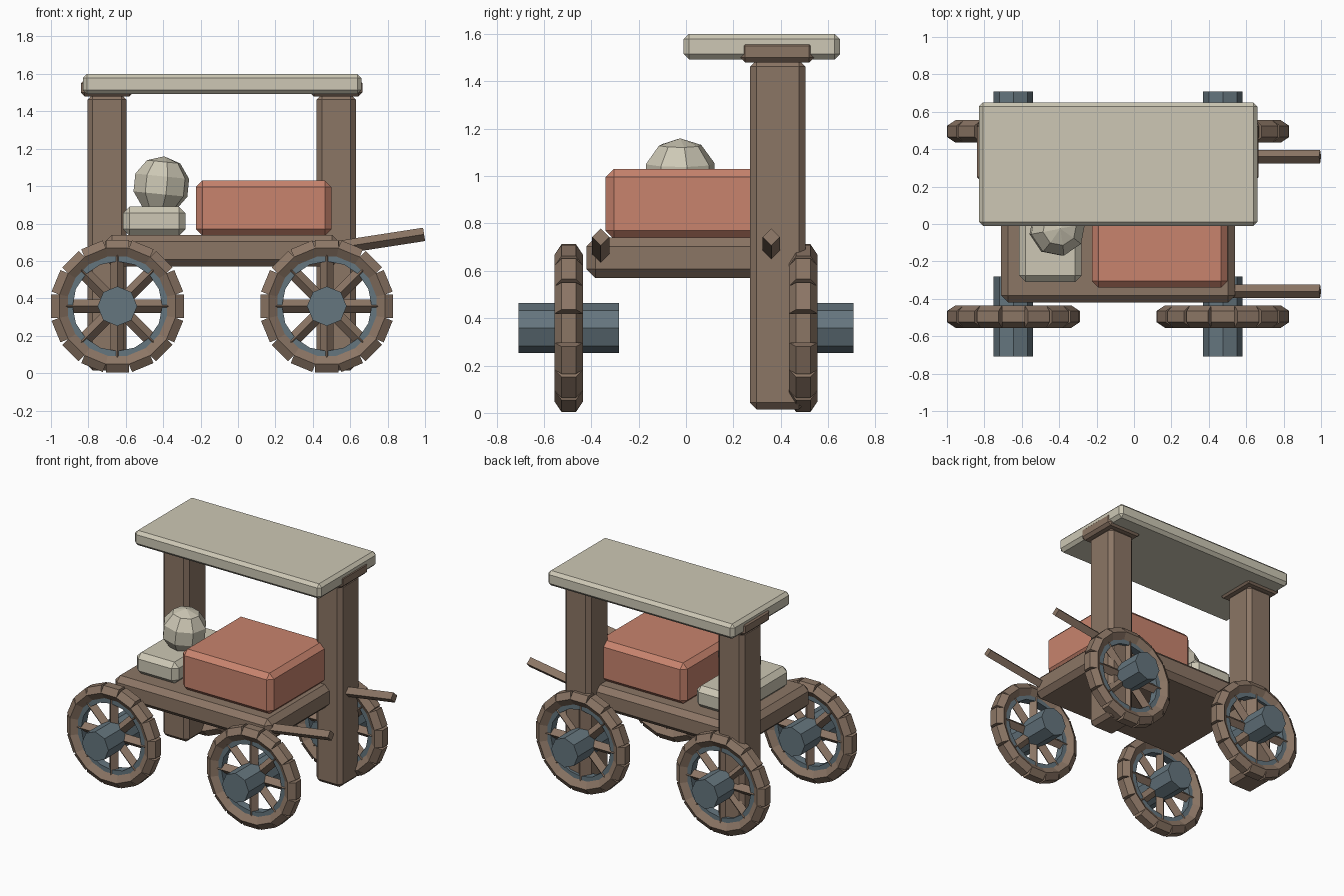
import bpy, bmesh, math
from mathutils import Matrix, Vector

if "Cube" in bpy.data.objects:
    bpy.data.objects.remove(bpy.data.objects["Cube"], do_unlink=True)


def material(name, rgb):
    m = bpy.data.materials.new(name)
    m.use_nodes = True
    m.diffuse_color = (*rgb, 1)
    m.node_tree.nodes["Principled BSDF"].inputs["Base Color"].default_value = (*rgb, 1)
    return m


WOOD = material("brown_wood", (0.26, 0.18, 0.13))
CREAM = material("cream_cloth", (0.61, 0.575, 0.46))
RED = material("brick_red", (0.58, 0.23, 0.155))
STEEL = material("slate_blue", (0.13, 0.18, 0.21))


def finish(name, bm, mat):
    bmesh.ops.recalc_face_normals(bm, faces=bm.faces)
    mesh = bpy.data.meshes.new(name)
    bm.to_mesh(mesh)
    bm.free()
    mesh.materials.append(mat)
    ob = bpy.data.objects.new(name, mesh)
    bpy.context.collection.objects.link(ob)
    return ob


def chamfer_box(name, lo, hi, chamfer, mat):
    lo, hi = Vector(lo), Vector(hi)
    bm = bmesh.new()
    bmesh.ops.create_cube(bm, size=1, matrix=Matrix.Translation((lo + hi) / 2)
                          @ Matrix.Diagonal((*(hi - lo), 1)))
    bmesh.ops.bevel(bm, geom=bm.edges[:], offset=chamfer, segments=1, affect='EDGES')
    return finish(name, bm, mat)


def rod(bm, a, b, radius, sides, spin=0):
    """Add a straight prism between two points."""
    a, b = Vector(a), Vector(b)
    turn = (b - a).to_track_quat('Z', 'Y').to_matrix().to_4x4()
    bmesh.ops.create_cone(bm, cap_ends=True, segments=sides, radius1=radius,
                          radius2=radius, depth=(b - a).length,
                          matrix=Matrix.Translation((a + b) / 2) @ turn
                          @ Matrix.Rotation(spin, 4, 'Z'))


def polar(radius, angle, y=0):
    return Vector((radius * math.cos(angle), y, radius * math.sin(angle)))


# Cart body and cargo
chamfer_box("deck", (-0.71, -0.42, 0.57), (0.54, 0.42, 0.74), 0.037, WOOD)
chamfer_box("red_chest", (-0.225, -0.34, 0.735), (0.5, 0.34, 1.03), 0.035, RED)
chamfer_box("cream_crate", (-0.615, -0.31, 0.735), (-0.28, 0.31, 0.89), 0.035, CREAM)

# Faceted sack, slightly tilted
bm = bmesh.new()
bmesh.ops.create_uvsphere(bm, u_segments=8, v_segments=5, radius=0.155,
                          matrix=Matrix.Translation((-0.41, -0.025, 1.005))
                          @ Matrix.Rotation(0.1, 4, 'Y') @ Matrix.Rotation(0.2, 4, 'Z'))
finish("round_sack", bm, CREAM)

# Posts, post caps and roof
for side, x in (("right", -0.7), ("left", 0.525)):
    chamfer_box(side + "_post", (x - 0.105, 0.27, 0.015), (x + 0.105, 0.505, 1.49), 0.028, WOOD)
    chamfer_box(side + "_post_cap", (x - 0.14, 0.23, 1.48), (x + 0.14, 0.54, 1.57), 0.02, WOOD)
chamfer_box("roof", (-0.83, -0.01, 1.493), (0.66, 0.65, 1.6), 0.022, CREAM)

# Pull handles
for side, y in (("front", -0.36), ("back", 0.36)):
    bm = bmesh.new()
    rod(bm, (0.4, y, 0.65), (0.995, y, 0.742), 0.036, 4)
    finish(side + "_handle", bm, WOOD)


# Wheels: segmented rim, inner hoop, spokes and hub
def wheel(name, x, y):
    place = Matrix.Translation((x, y, 0.358))
    count = 16
    step = 2 * math.tau / count / 2

    # Hexagonal rim blocks set tangentially around the wheel
    rim = bmesh.new()
    section = ((0.265, 0.03), (0.31, 0.06), (0.355, 0.03),
               (0.355, -0.03), (0.31, -0.06), (0.265, -0.03))
    for i in range(count):
        spin = Matrix.Rotation(i * step, 4, 'Y')
        ends = [[rim.verts.new(spin @ Vector((r, w, t))) for r, w in section]
                for t in (-0.062, 0.062)]
        rim.faces.new(ends[0])
        rim.faces.new(ends[1][::-1])
        for k in range(6):
            n = (k + 1) % 6
            rim.faces.new((ends[0][k], ends[1][k], ends[1][n], ends[0][n]))

    # Thin hoop just inside the rim
    hoop = bmesh.new()
    loops = [[hoop.verts.new(polar(r, i * step, w)) for i in range(count)]
             for r, w in ((0.24, 0.03), (0.28, 0.03), (0.28, -0.03), (0.24, -0.03))]
    for k in range(4):
        a, b = loops[k], loops[(k + 1) % 4]
        for i in range(count):
            j = (i + 1) % count
            hoop.faces.new((a[i], a[j], b[j], b[i]))

    spokes = bmesh.new()
    for i in range(4):
        rod(spokes, polar(-0.28, i * math.pi / 4), polar(0.28, i * math.pi / 4), 0.036, 4)

    hub = bmesh.new()
    rod(hub, (0, -0.213, 0), (0, 0.213, 0), 0.106, 8)

    for part, bm, mat in (("rim", rim, WOOD), ("hoop", hoop, STEEL),
                          ("spokes", spokes, WOOD), ("hub", hub, STEEL)):
        finish(name + "_" + part, bm, mat).matrix_world = place


for end, y in (("front", -0.495), ("back", 0.495)):
    for side, x in (("right", -0.645), ("left", 0.475)):
        wheel(end + "_" + side + "_wheel", x, y)
